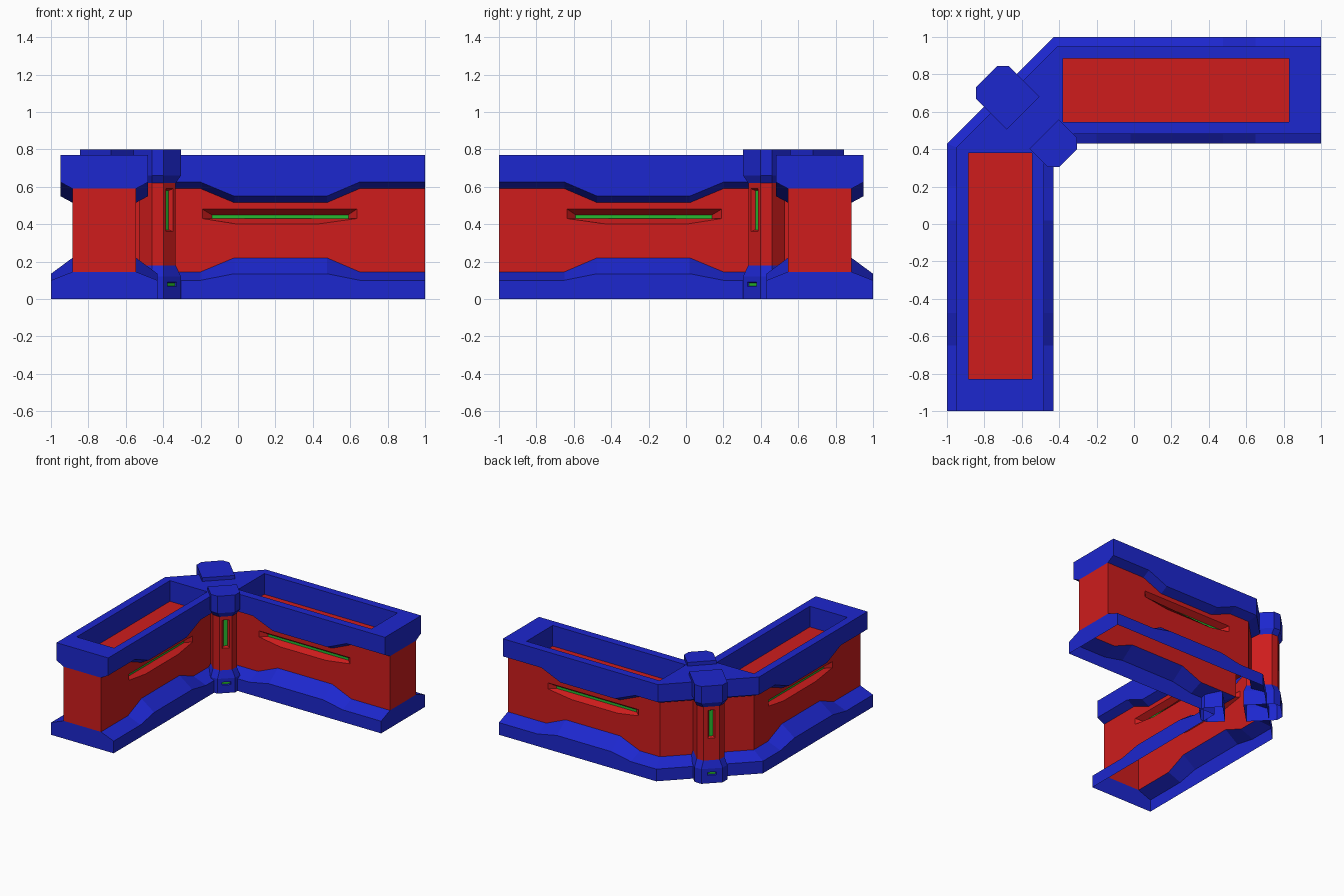
import bpy, bmesh
from math import sqrt

if "Cube" in bpy.data.objects:
    bpy.data.objects.remove(bpy.data.objects["Cube"])

parts = {}
COLORS = {"blue": (0.012, 0.02, 0.62, 1), "red": (0.62, 0.012, 0.012, 1), "green": (0.02, 0.5, 0.03, 1)}


def add(name, *pts):
    """Add one polygon to a named part."""
    bm = parts.setdefault(name, bmesh.new()) if name not in parts else parts[name]
    clean = [p for i, p in enumerate(pts) if p != pts[i - 1]]
    if len(clean) > 2:
        bm.faces.new([bm.verts.new(p) for p in clean])


def ring(name, a, b, skip=()):
    """Bridge two loops with the same number of points."""
    n = len(a)
    for i in range(n):
        if i not in skip:
            j = (i + 1) % n
            add(name, a[i], a[j], b[j], b[i])


def mirror(p):
    """Reflect across the corner diagonal."""
    return (-p[1], -p[0], p[2])


def both(name, *pts):
    add(name, *pts)
    add(name, *[mirror(p) for p in reversed(pts)])


# Stations along one arm: (x, 1 if in the thick middle); x None = corner mitre
STATIONS = [(1.0, 0), (0.65, 0), (0.475, 1), (-0.02, 1), (-0.2, 0), (None, 0)]
BASE = [(0, (0, 0)), (0, (0.10, 0.135)), (0.115, (0.145, 0.22))]
RIM = [(0.115, (0.59, 0.515)), (0.05, (0.625, 0.55)), (0.05, (0.77, 0.77))]


def pt(side, inset, x, z):
    if x is None:
        x = -0.43 + 0.4142 * inset if side == 0 else -0.43 - inset
    y = 1 - inset if side == 0 else 0.43 + inset
    return (x, y, z)


def sect(side, prof, st):
    return [pt(side, o, st[0], zs[st[1]]) for o, zs in prof]


for side in (0, 1):
    # Skirt and rim strips along each face of the arm
    for name, prof in (("base_skirt", BASE), ("top_rim", RIM)):
        loft = [sect(side, prof, s) for s in STATIONS]
        for a, b in zip(loft, loft[1:]):
            for i in range(2):
                both(name, a[i], b[i], b[i + 1], a[i + 1])
        if side == 0:  # chamfered outer corner
            c = loft[-1]
            d = [mirror(p) for p in c]
            for i in range(2):
                add(name, c[i], d[i], d[i + 1], c[i + 1])
    # Wall panel around the light slot
    low = [sect(side, BASE, s)[2] for s in STATIONS]
    high = [sect(side, RIM, s)[0] for s in STATIONS]
    w = lambda x, z: pt(side, 0.115, x, z)
    top = [w(0.635, 0.48), w(-0.19, 0.48)]
    bot = [w(-0.19, 0.43), w(0.0, 0.40), w(0.42, 0.40), w(0.635, 0.43)]
    r, l = w(1.0, 0.45), w(None, 0.45)
    mr, ml = w(0.635, 0.45), w(-0.19, 0.45)
    both("wall", *high, l, ml, top[1], top[0], mr, r)
    both("wall", *low, l, ml, *bot, mr, r)
    if side == 0:
        add("wall", low[-1], mirror(low[-1]), mirror(high[-1]), high[-1])
    # Slot sides and light strip
    g = lambda x, z: pt(side, 0.16, x, z)
    tr, tl, bl, br = g(0.59, 0.45), g(-0.14, 0.45), g(-0.14, 0.43), g(0.59, 0.43)
    both("wall", top[0], top[1], tl, tr)
    both("wall", top[1], bot[0], bl, tl)
    both("wall", bot[0], bot[1], bot[2], bot[3], br, bl)
    both("wall", bot[3], top[0], tr, br)
    both("wall_lights", tr, tl, bl, br)

# Arm ends
bo, bi = sect(0, BASE, STATIONS[0]), sect(1, BASE, STATIONS[0])
ro, ri = sect(0, RIM, STATIONS[0]), sect(1, RIM, STATIONS[0])
both("base_skirt", *bo, *reversed(bi))
both("wall", bo[2], ro[0], ri[0], bi[2])
both("top_rim", *ro, *reversed(ri))

# Rim top with a recessed tray in each arm
rect = lambda x0, x1, y0, y1, z: [(x0, y0, z), (x1, y0, z), (x1, y1, z), (x0, y1, z)]
both("top_rim", *rect(0.83, 1, 0.48, 0.95, 0.77))
both("top_rim", *rect(-0.38, 0.83, 0.885, 0.95, 0.77))
both("top_rim", *rect(-0.38, 0.83, 0.48, 0.545, 0.77))
half = [(-0.48, 0.48, 0.77), (-0.38, 0.48, 0.77), (-0.38, 0.95, 0.77), (-0.4093, 0.95, 0.77)]
add("top_rim", *half, *[mirror(p) for p in reversed(half[1:])])
t0, t1 = rect(-0.38, 0.83, 0.545, 0.885, 0.77), rect(-0.38, 0.83, 0.545, 0.885, 0.60)
for i in range(4):
    j = (i + 1) % 4
    both("top_rim", t0[i], t0[j], t1[j], t1[i])
both("tray_floor", *t1)


# Corner pillars on the diagonal (u = outward along it, v = across it)
def uv(u, v, z):
    return ((v - u) / sqrt(2), (v + u) / sqrt(2), z)


def pillar(name, tip, back, hv):
    sg = 1 if tip > back else -1

    def loop(z, s):
        t, b, h, c = tip - sg * s, back + sg * s, hv - s, 0.043
        return [uv(t, h - c, z), uv(t, c - h, z), uv(t - sg * c, -h, z),
                uv(b, -h, z), uv(b, h, z), uv(t - sg * c, h, z)]

    def slot(part, light, lo, hi, u, outer, inner, depth):
        # Recessed light in the tip face between loops lo and hi
        box = lambda u, v, z0, z1: [uv(u, v, z0), uv(u, -v, z0), uv(u, -v, z1), uv(u, v, z1)]
        a = box(u, *outer)
        b = box(u - sg * depth, *inner)
        ring(part, [lo[0], lo[1], hi[1], hi[0]], a)
        ring(part, a, b)
        add(light, *b)

    f0, f1, c0, c1 = loop(0, 0), loop(0.12, 0), loop(0.18, 0.02), loop(0.62, 0.02)
    k0, k1 = loop(0.66, 0), loop(0.80, 0)
    ring(name + "_foot", f0, f1, skip=(0,))
    ring(name + "_foot", f1, c0)
    ring(name + "_column", c0, c1, skip=(0,))
    ring(name + "_cap", c1, k0)
    ring(name + "_cap", k0, k1)
    add(name + "_cap", *k1)
    slot(name + "_column", name + "_lights", c0, c1, tip - sg * 0.02,
         (0.028, 0.36, 0.59), (0.014, 0.37, 0.58), 0.02)
    slot(name + "_foot", name + "_lights", f0, f1, tip,
         (0.034, 0.066, 0.09), (0.03, 0.07, 0.086), 0.01)


pillar("outer_pillar", 1.114, 0.838, 0.124)
pillar("inner_pillar", 0.498, 0.679, 0.11)

# Turn every part into an object with its colour
mats = {}
for c, rgba in COLORS.items():
    mats[c] = bpy.data.materials.new(c)
    mats[c].diffuse_color = rgba
for name, bm in parts.items():
    bmesh.ops.remove_doubles(bm, verts=bm.verts, dist=0.0005)
    bmesh.ops.recalc_face_normals(bm, faces=bm.faces)
    if name == "tray_floor":
        for f in bm.faces:
            if f.normal.z < 0:
                f.normal_flip()
    me = bpy.data.meshes.new(name)
    bm.to_mesh(me)
    bm.free()
    color = "green" if "lights" in name else "red" if name in ("wall", "tray_floor") or "column" in name else "blue"
    me.materials.append(mats[color])
    bpy.context.collection.objects.link(bpy.data.objects.new(name, me))

for m in bpy.data.materials:
    if m.users and not m.is_grease_pencil:
        m.use_nodes = True
        m.node_tree.nodes["Principled BSDF"].inputs["Base Color"].default_value = m.diffuse_color
